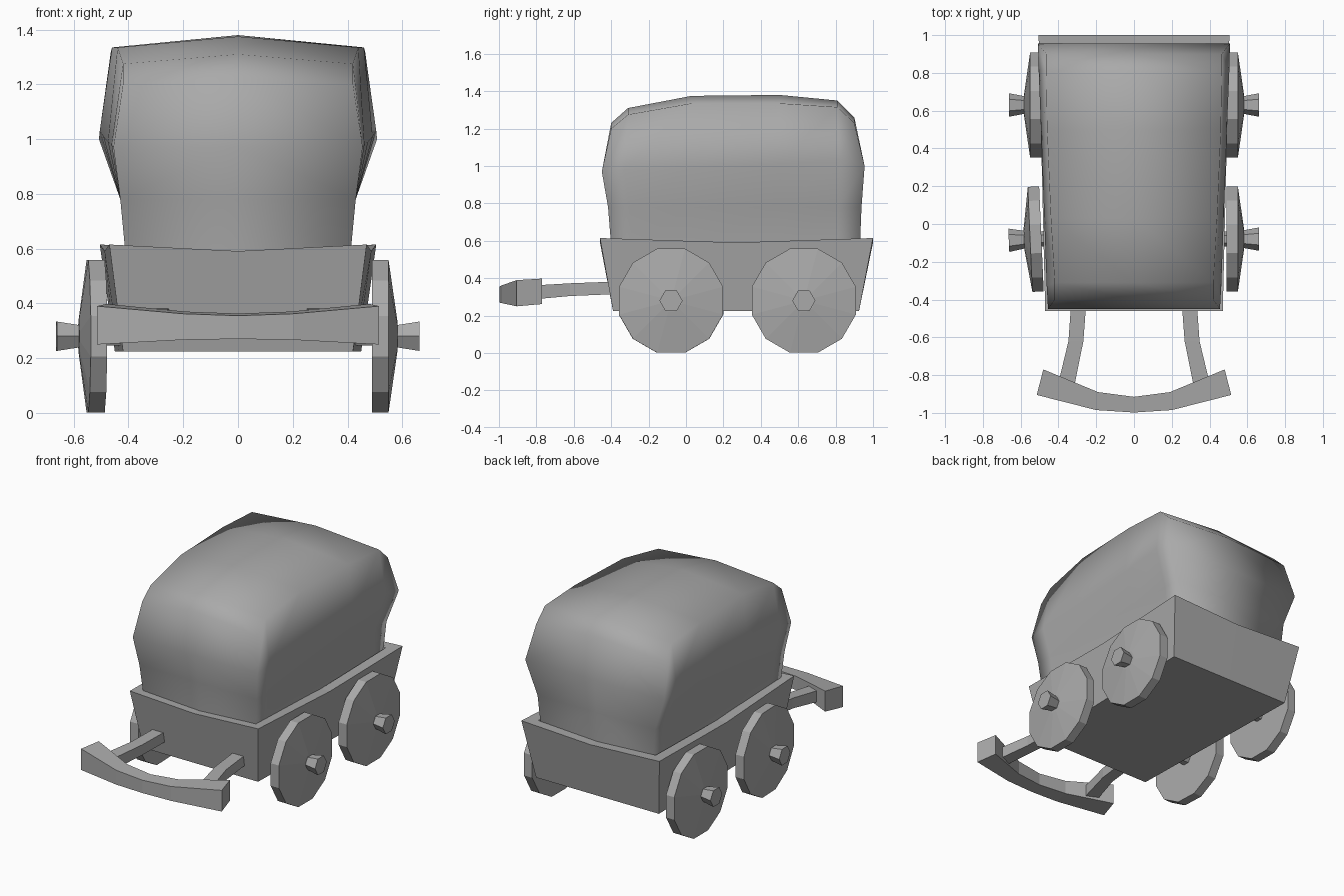
import bpy, bmesh, math
from mathutils import Matrix, Vector

cube = bpy.data.objects.get("Cube")
if cube:
    bpy.data.objects.remove(cube, do_unlink=True)

grey = bpy.data.materials.new("plain_grey")
grey.use_nodes = True
GREY = (0.4, 0.4, 0.4, 1)
grey.diffuse_color = GREY
grey.node_tree.nodes["Principled BSDF"].inputs["Base Color"].default_value = GREY


def finish(name, bm, smooth=False):
    bmesh.ops.recalc_face_normals(bm, faces=bm.faces)
    mesh = bpy.data.meshes.new(name)
    bm.to_mesh(mesh)
    bm.free()
    mesh.materials.append(grey)
    for p in mesh.polygons:
        p.use_smooth = smooth
    ob = bpy.data.objects.new(name, mesh)
    bpy.context.collection.objects.link(ob)
    return ob


def loft(name, rings):
    """Skin equal-length closed rings and cap both ends."""
    bm = bmesh.new()
    loops = [[bm.verts.new(p) for p in ring] for ring in rings]
    n = len(loops[0])
    for a, b in zip(loops, loops[1:]):
        for i in range(n):
            j = (i + 1) % n
            bm.faces.new((a[i], a[j], b[j], b[i]))
    bm.faces.new(loops[0])
    bm.faces.new(loops[-1])
    return finish(name, bm)


# Wagon tub: flared walls with a sagging rim
def rim(xf, xb, yf, yb, z, sag):
    ym, xm = (yf + yb) / 2, (xf + xb) / 2
    return [(-xf, yf, z), (0, yf, z - sag), (xf, yf, z), (xm, ym, z - sag),
            (xb, yb, z), (0, yb, z - sag), (-xb, yb, z), (-xm, ym, z - sag)]


loft("tub", [rim(0.42, 0.45, -0.39, 0.925, 0.225, 0),
             rim(0.47, 0.505, -0.46, 1.0, 0.615, 0.024),
             rim(0.40, 0.43, -0.39, 0.93, 0.61, 0.024),
             rim(0.38, 0.40, -0.37, 0.90, 0.55, 0.0)])

# Canvas cover: stations front to back, each as
# (bottom y, middle y, shoulder y, middle x, middle z, shoulder x, shoulder z, crown z)
stations = [(-0.40, -0.45, -0.40, 0.455, 0.97, 0.42, 1.20, 1.23),
            (-0.29, -0.33, -0.31, 0.462, 0.98, 0.42, 1.275, 1.31),
            (0.03, 0.03, 0.03, 0.475, 0.99, 0.44, 1.335, 1.375),
            (0.50, 0.50, 0.50, 0.492, 1.01, 0.46, 1.335, 1.38),
            (0.81, 0.82, 0.81, 0.505, 1.03, 0.465, 1.315, 1.35),
            (0.93, 0.955, 0.90, 0.508, 1.00, 0.465, 1.23, 1.26)]
bm = bmesh.new()
rows = []
for yb, ym, ys, xm, zm, xs, zs, zc in stations:
    half = [(0.41, yb, 0.57), (0.43, (yb * 2 + ym) / 3, 0.78), (xm, ym, zm), (xs, ys, zs)]
    pts = half + [(0, ys, zc)] + [(-x, y, z) for x, y, z in reversed(half)]
    rows.append([bm.verts.new(p) for p in pts])
for a, b in zip(rows, rows[1:]):
    for i in range(len(a) - 1):
        bm.faces.new((a[i], a[i + 1], b[i + 1], b[i]))
for row in (rows[0], rows[-1]):          # end walls with a centre seam
    seam = [bm.verts.new((0, row[i].co.y, row[i].co.z)) for i in range(3)] + [row[4]]
    for i in range(3):
        bm.faces.new((row[i], row[i + 1], seam[i + 1], seam[i]) if i < 2
                     else (row[2], row[3], row[4], seam[2]))
        bm.faces.new((row[8 - i], row[7 - i], seam[i + 1], seam[i]) if i < 2
                     else (row[6], row[5], row[4], seam[2]))
finish("canvas_cover", bm, smooth=True)


# Wheels: twelve-sided discs with shallow domes and flared six-sided hubs
def turned(name, sides, profile, place, phase=0):
    rings = [[place @ Vector((x, r * math.cos(math.tau * (i + phase) / sides),
                              r * math.sin(math.tau * (i + phase) / sides)))
              for i in range(sides)] for x, r in profile]
    return loft(name, rings)


for end, y in (("front", -0.08), ("rear", 0.63)):
    for side, s in (("left", 1), ("right", -1)):
        yaw = math.radians(2.5) if (end, side) == ("front", "right") else 0
        place = (Matrix.Translation((0.52 * s, y, 0.28)) @ Matrix.Rotation(yaw, 4, "Z")
                 @ Matrix.Diagonal((s, 1, 1, 1)))
        turned(f"{end}_{side}_wheel", 12,
               [(-0.03, 0.288), (0.03, 0.288), (0.062, 0.06)], place, 0.5)
        turned(f"{end}_{side}_hub", 6, [(0.05, 0.045), (0.143, 0.062)], place)
        turned(f"{end}_{side}_axle", 6, [(-0.12, 0.04), (-0.02, 0.04)], place)

# Curved pull bar: (outer x, outer y, inner x, inner y, low z, high z)
bar_half = [(0.515, -0.905, 0.48, -0.77, 0.25, 0.39),
            (0.20, -0.985, 0.19, -0.89, 0.267, 0.362),
            (0, -0.998, 0, -0.915, 0.27, 0.355)]
bar = [(-a, b, -c, d, e, f) for a, b, c, d, e, f in bar_half]
bar += list(reversed(bar_half[:2]))
loft("pull_bar", [[(xo, yo, lo), (xo, yo, hi), (xi, yi, hi + 0.008), (xi, yi, lo + 0.012)]
                  for xo, yo, xi, yi, lo, hi in bar])

# Bent shafts joining the bar to the tub
shaft = [(0.25, 0.33, -0.38, 0.315, 0.382), (0.268, 0.347, -0.62, 0.305, 0.373),
         (0.312, 0.40, -0.84, 0.285, 0.36)]
for side, s in (("left", 1), ("right", -1)):
    loft(f"{side}_shaft", [[(s * a, y, lo), (s * b, y, lo), (s * b, y, hi), (s * a, y, hi)]
                           for a, b, y, lo, hi in shaft])
